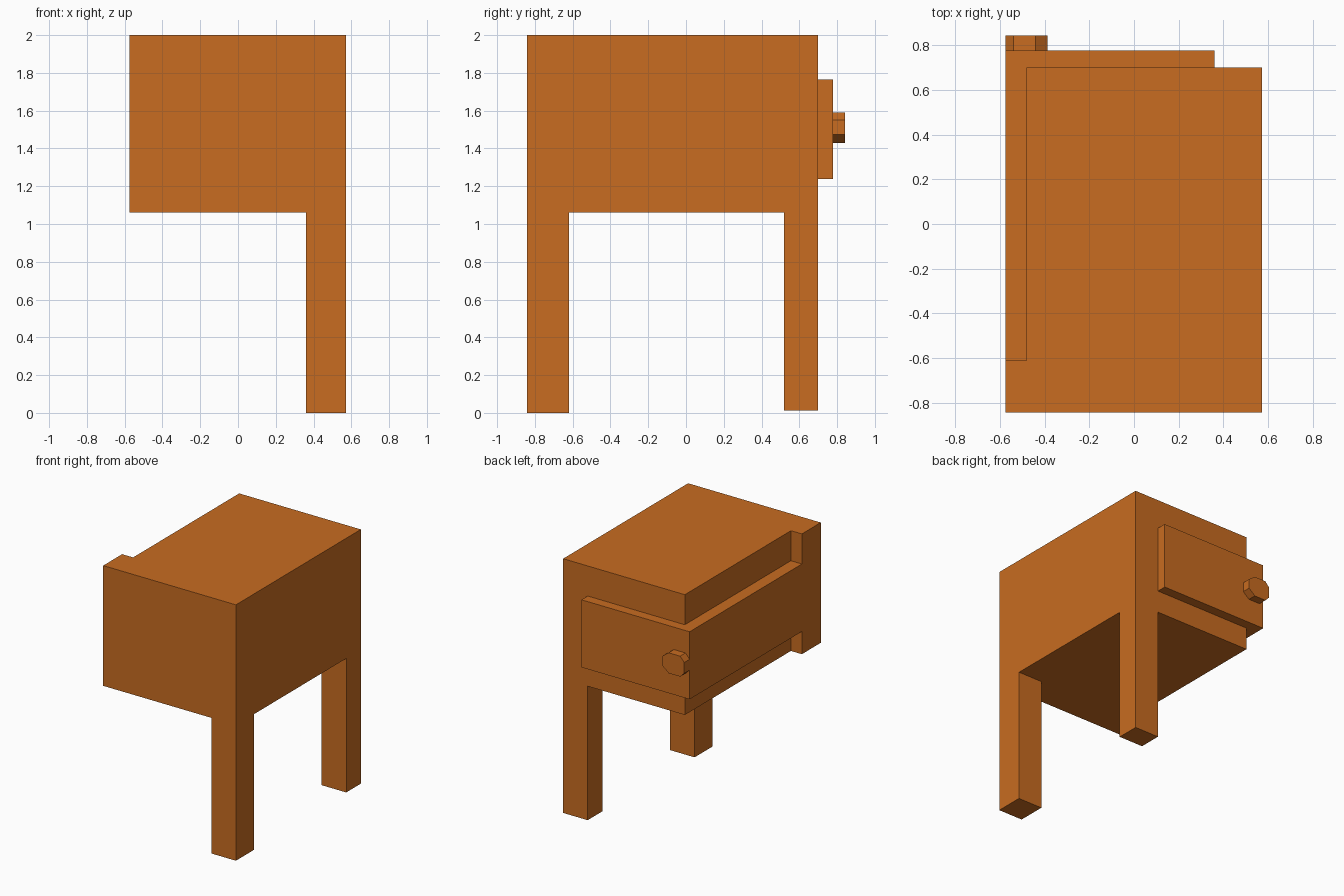
import bpy, bmesh

if "Cube" in bpy.data.objects:
    bpy.data.objects.remove(bpy.data.objects["Cube"])

wood = bpy.data.materials.new("orange_wood")
wood.diffuse_color = (0.578, 0.150, 0.015, 1.0)
wood.use_nodes = True
wood.node_tree.nodes["Principled BSDF"].inputs["Base Color"].default_value = wood.diffuse_color


def prism(name, profile, direction):
    """Extrude a flat outline (3D points) along a direction into a closed solid."""
    bm = bmesh.new()
    face = bm.faces.new([bm.verts.new(p) for p in profile])
    out = bmesh.ops.extrude_face_region(bm, geom=[face], use_keep_orig=True)
    verts = [g for g in out["geom"] if isinstance(g, bmesh.types.BMVert)]
    bmesh.ops.translate(bm, verts=verts, vec=direction)
    bmesh.ops.recalc_face_normals(bm, faces=bm.faces)
    mesh = bpy.data.meshes.new(name)
    bm.to_mesh(mesh)
    bm.free()
    mesh.materials.append(wood)
    obj = bpy.data.objects.new(name, mesh)
    bpy.context.collection.objects.link(obj)
    return obj


def upright(name, outline, z0, z1):
    return prism(name, [(x, y, z0) for x, y in outline], (0, 0, z1 - z0))


# main dimensions
LEFT, RIGHT, RECESS, LEG_X = -0.575, 0.572, -0.48, 0.36
FRONT, BACK, POST_Y, DRAWER_Y, KNOB_Y = -0.843, 0.70, -0.61, 0.777, 0.843
UNDER, TOP = 1.06, 2.0

# cabinet body with a full-height post at the front left corner
upright("cabinet_body", [(LEFT, FRONT), (RIGHT, FRONT), (RIGHT, BACK),
                         (RECESS, BACK), (RECESS, POST_Y), (LEFT, POST_Y)], UNDER, TOP)

# two legs on the right side
for name, y0, y1, z0 in (("front_leg", FRONT, -0.62, 0.0), ("back_leg", 0.52, BACK, 0.013)):
    upright(name, [(LEG_X, y0), (RIGHT, y0), (RIGHT, y1), (LEG_X, y1)], z0, UNDER)

# raised panel wrapping the left side and the back
upright("drawer_panel", [(LEFT, POST_Y), (RECESS, POST_Y), (RECESS, BACK),
                         (LEG_X, BACK), (LEG_X, DRAWER_Y), (LEFT, DRAWER_Y)], 1.237, 1.765)

# eight-sided knob on the back, flush with the left edge
knob = [(-0.54, 1.43), (-0.44, 1.43), (-0.386, 1.475), (-0.386, 1.55),
        (-0.44, 1.59), (-0.54, 1.59), (LEFT, 1.55), (LEFT, 1.465)]
prism("drawer_knob", [(x, DRAWER_Y, z) for x, z in knob], (0, KNOB_Y - DRAWER_Y, 0))
